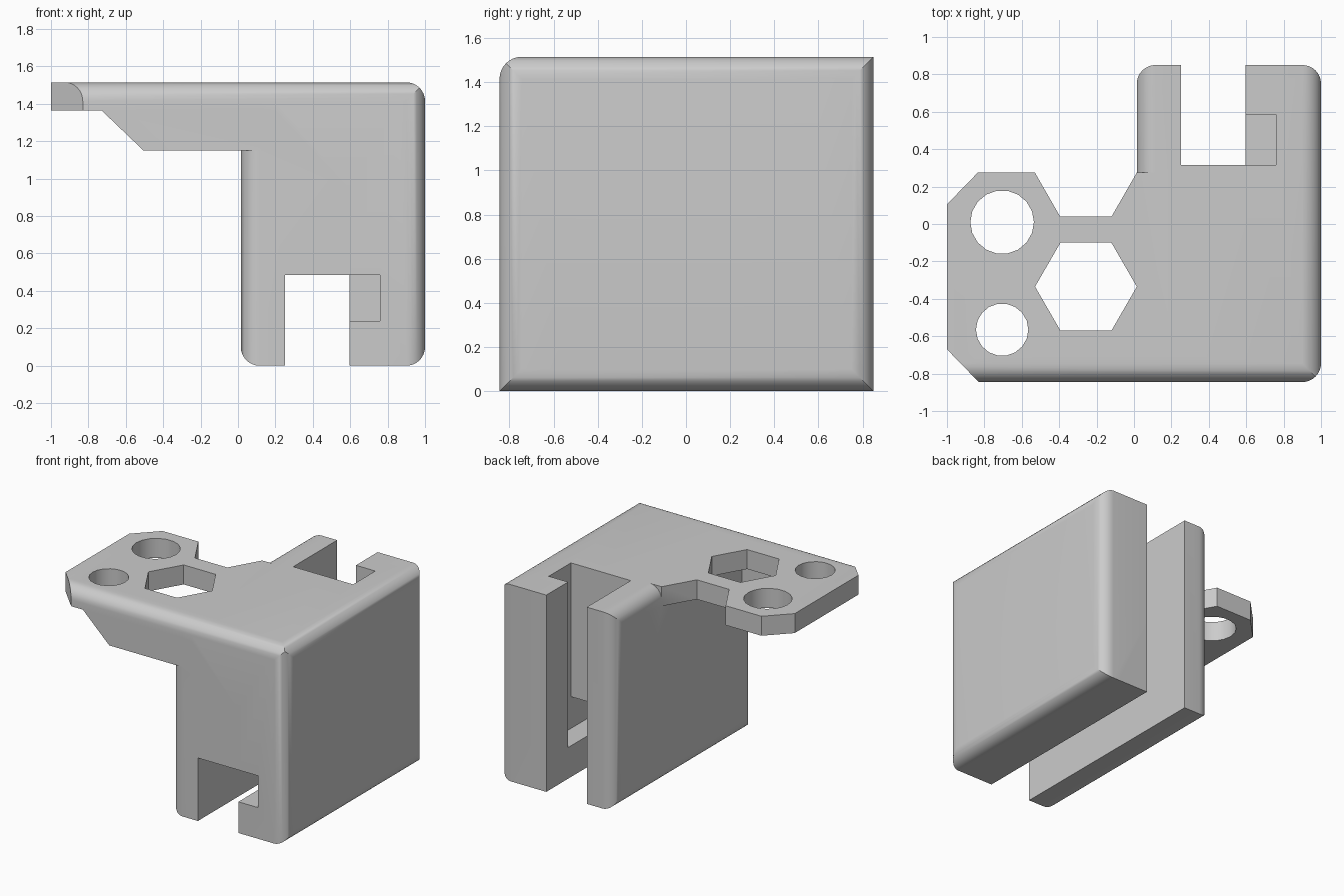
import bpy, bmesh, math
from mathutils import Vector

if "Cube" in bpy.data.objects:
    bpy.data.objects.remove(bpy.data.objects["Cube"])

R = 0.1                                   # edge rounding
X0, X1, Y0, Y1, TOP = 0.015, 1.0, -0.845, 0.85, 1.515

grey = bpy.data.materials.new("light grey plastic")
grey.use_nodes = True
grey.diffuse_color = (0.6, 0.6, 0.6, 1)
grey.node_tree.nodes["Principled BSDF"].inputs["Base Color"].default_value = (0.6, 0.6, 0.6, 1)


def prism(name, outline, axis, lo, hi):
    """Extrude a 2D outline along axis; outline coordinates are the other two axes in order."""
    def place(p, d):
        c = list(p)
        c.insert("xyz".index(axis), d)
        return Vector(c)
    bm = bmesh.new()
    face = bm.faces.new([bm.verts.new(place(p, lo)) for p in outline])
    ext = bmesh.ops.extrude_face_region(bm, geom=[face])
    verts = [v for v in ext["geom"] if isinstance(v, bmesh.types.BMVert)]
    bmesh.ops.translate(bm, verts=verts, vec=place((0, 0), hi - lo))
    bmesh.ops.recalc_face_normals(bm, faces=bm.faces)
    mesh = bpy.data.meshes.new(name)
    bm.to_mesh(mesh)
    bm.free()
    mesh.materials.append(grey)
    obj = bpy.data.objects.new(name, mesh)
    bpy.context.collection.objects.link(obj)
    return obj


def rect(a0, a1, b0, b1):
    return [(a0, b0), (a1, b0), (a1, b1), (a0, b1)]


def arc(cx, cy, r, start, end, steps):
    angles = [math.radians(start + (end - start) * i / steps) for i in range(steps + 1)]
    return [(cx + r * math.cos(a), cy + r * math.sin(a)) for a in angles]


def circle(cx, cy, r, sides):
    return arc(cx, cy, r, 0, 360, sides)[:-1]


def rounded(a0, a1, b0, b1):
    corners = [(a1 - R, b1 - R), (a0 + R, b1 - R), (a0 + R, b0 + R), (a1 - R, b0 + R)]
    return [p for i, (a, b) in enumerate(corners) for p in arc(a, b, R, 90 * i, 90 * i + 90, 8)]


def combine(target, tool, operation):
    """Apply a boolean and discard the tool."""
    mod = target.modifiers.new("cut", "BOOLEAN")
    mod.operation, mod.object, mod.solver = operation, tool, "EXACT"
    bpy.context.view_layer.update()
    result = target.evaluated_get(bpy.context.evaluated_depsgraph_get())
    mesh = bpy.data.meshes.new_from_object(result)
    target.modifiers.clear()
    target.data = mesh
    bpy.data.objects.remove(tool)


# Block with mitred rounded edges
body = prism("corner_bracket", rounded(X0, X1, 0, TOP), "y", Y0, Y1)
combine(body, prism("plan", rounded(X0, X1, Y0, Y1), "z", -0.1, TOP + 0.1), "INTERSECT")

# Mounting arm with a waist, and its front stiffening rib
arm = [(-1, 0.105), (-0.835, 0.275), (-0.53, 0.275), (-0.395, 0.04), (-0.12, 0.04),
       (X0, 0.275), (0.2, 0.275), (0.2, Y0), (-0.83, Y0), (-1, -0.67)]
combine(body, prism("arm", arm, "z", 1.365, TOP), "UNION")
rib = [(-0.75, TOP), (-0.75, 1.365), (-0.73, 1.365), (-0.505, 1.15), (0.2, 1.15), (0.2, TOP)]
combine(body, prism("rib", rib, "y", Y0, -0.7), "UNION")

# Rounding along the whole front top edge
nose = arc(Y0 + R, TOP - R, R, 90, 180, 8) + [(Y0 - 0.1, TOP - R), (Y0 - 0.1, TOP + 0.1), (Y0 + R, TOP + 0.1)]
combine(body, prism("nose", nose, "x", -1.2, 1.2), "DIFFERENCE")

# Panel slot through the bottom and the back, with its inner undercut
slot = [(Y0 - 0.1, -0.1), (Y1 + 0.1, -0.1), (Y1 + 0.1, TOP + 0.1),
        (0.315, TOP + 0.1), (0.315, 0.485), (Y0 - 0.1, 0.485)]
undercut = [(Y0 - 0.1, 0.24), (0.585, 0.24), (0.585, TOP + 0.1),
            (0.315, TOP + 0.1), (0.315, 0.485), (Y0 - 0.1, 0.485)]
combine(body, prism("slot", slot, "x", 0.25, 0.595), "DIFFERENCE")
combine(body, prism("undercut", undercut, "x", 0.5, 0.76), "DIFFERENCE")

# Hexagon and round holes in the arm
for hole in (circle(-0.257, -0.335, 0.272, 6), circle(-0.705, 0.01, 0.17, 18),
             circle(-0.705, -0.565, 0.14, 18)):
    combine(body, prism("hole", hole, "z", 1.0, 1.7), "DIFFERENCE")

bpy.ops.object.select_all(action="DESELECT")
body.select_set(True)
bpy.context.view_layer.objects.active = body
bpy.ops.object.shade_smooth_by_angle(angle=math.radians(30))
